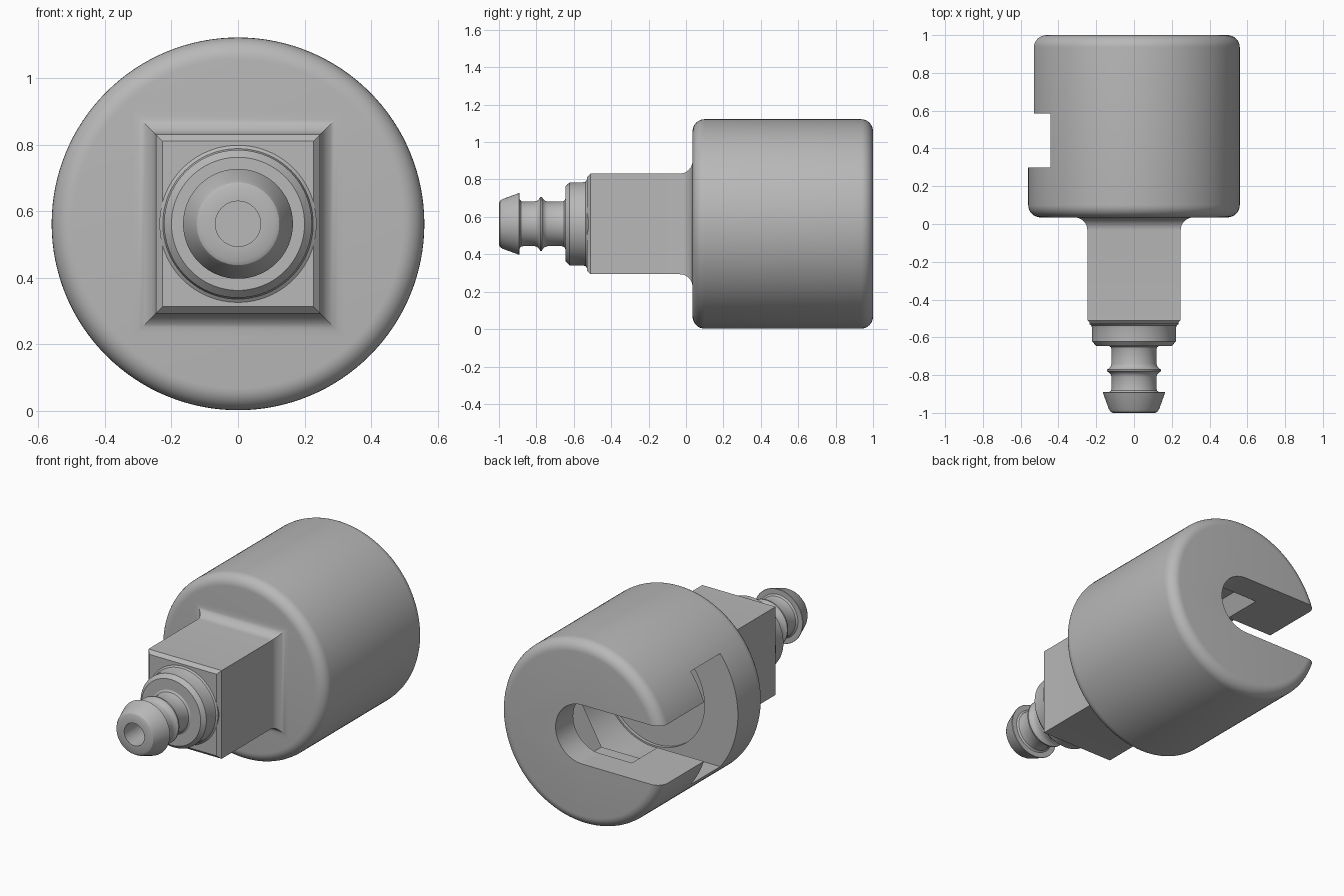
import bpy, bmesh
from math import sin, cos, pi, radians
from mathutils import Vector

if "Cube" in bpy.data.objects:
    bpy.data.objects.remove(bpy.data.objects["Cube"], do_unlink=True)

CZ = 0.5625  # height of the main axis

grey = bpy.data.materials.new("plain grey")
grey.use_nodes = True
grey.diffuse_color = (0.48, 0.48, 0.48, 1)
grey.node_tree.nodes["Principled BSDF"].inputs["Base Color"].default_value = grey.diffuse_color


def finish(bm, name):
    bmesh.ops.recalc_face_normals(bm, faces=bm.faces)
    mesh = bpy.data.meshes.new(name)
    bm.to_mesh(mesh)
    bm.free()
    mesh.materials.append(grey)
    obj = bpy.data.objects.new(name, mesh)
    bpy.context.collection.objects.link(obj)
    smooth(mesh)
    return obj


def smooth(mesh):
    mesh.shade_smooth()
    mesh.set_sharp_from_angle(angle=radians(30))


def loft(rings, name):
    """Skin a list of closed rings and cap both ends."""
    bm = bmesh.new()
    loops = [[bm.verts.new(p) for p in ring] for ring in rings]
    for a, b in zip(loops, loops[1:]):
        for i in range(len(a)):
            j = (i + 1) % len(a)
            bm.faces.new((a[i], a[j], b[j], b[i]))
    bm.faces.new(loops[0])
    bm.faces.new(loops[-1])
    return finish(bm, name)


def lathe(profile, name, n=96):
    """Turn (y, radius) pairs around the main axis."""
    return loft([[Vector((r * cos(2 * pi * i / n), y, CZ + r * sin(2 * pi * i / n)))
                  for i in range(n)] for y, r in profile], name)


def prism(outline, y0, y1, name):
    return loft([[Vector((x, y, CZ + z)) for x, z in outline] for y in (y0, y1)], name)


def slot_outline(r, n=32):
    """Round end on the axis, open toward the right side."""
    arc = [(r * sin(pi * i / n), r * cos(pi * i / n)) for i in range(n + 1)]
    return arc + [(-0.8, -r), (-0.8, r)]


def quarter(y, r, ry, rr, start, n=8):
    """Quarter-round profile points centred on (y, r)."""
    angles = [start + pi / 2 * i / n for i in range(n + 1)]
    return [(y + ry * cos(a), r + rr * sin(a)) for a in angles]


# Round socket body with rolled rims
R, B, FRONT, BACK = 0.56, 0.065, 0.035, 1.0
rim_front = quarter(FRONT + B, R - B, -B, B, 0)
rim_back = quarter(BACK - B, R - B, B, B, 0)[::-1]
body = lathe(rim_front + rim_back, "socket_body", 128)

# Undercut slot, hexagonal pocket, narrow slot and shallow round seat
hexagon = [(0.32 * cos(pi * i / 3), 0.32 * sin(pi * i / 3)) for i in range(6)]
cutters = [
    prism(slot_outline(0.345), 0.30, 0.585, "undercut_cutter"),
    prism(hexagon, 0.50, 0.83, "hex_cutter"),
    prism(slot_outline(0.18), 0.45, 1.1, "narrow_slot_cutter"),
    lathe([(0.28, 0.335), (0.4, 0.335)], "seat_cutter", 64),
]
for c in cutters:
    c.hide_render = True
    mod = body.modifiers.new(c.name, "BOOLEAN")
    mod.operation = "DIFFERENCE"
    mod.solver = "EXACT"
    mod.object = c
bpy.context.view_layer.update()
cut = bpy.data.meshes.new_from_object(
    body.evaluated_get(bpy.context.evaluated_depsgraph_get()))
body.modifiers.clear()
body.data = cut
smooth(cut)
for c in cutters:
    bpy.data.objects.remove(c, do_unlink=True)

# Square shank: chamfered front end, flared fillet into the body
W, H, F = 0.247, 0.269, 0.068


def rect(y, grow):
    w, h = W + grow, H + grow
    return [Vector((sx * w, y, CZ + sz * h)) for sx, sz in ((-1, -1), (1, -1), (1, 1), (-1, 1))]


flare = [rect(FRONT - F + F * sin(a), F * (1 - cos(a)))
         for a in (pi / 2 * i / 8 for i in range(9))]
shank = loft([rect(-0.53, -0.02), rect(-0.51, 0)] + flare + [rect(0.06, F)], "square_shank")

# Collar with chamfered front and small fillet at the shank
lathe([(-0.645, 0.09), (-0.645, 0.2), (-0.622, 0.222), (-0.55, 0.222),
       (-0.537, 0.226), (-0.53, 0.236), (-0.52, 0.236)], "collar")

# Barbed hose nozzle with a blind bore in the tip
lathe([(-0.7, 0.068), (-1.0, 0.068), (-1.0, 0.112), (-0.994, 0.124), (-0.98, 0.133),
       (-0.892, 0.165), (-0.89, 0.163), (-0.89, 0.132), (-0.882, 0.122), (-0.87, 0.119),
       (-0.81, 0.119), (-0.795, 0.124), (-0.785, 0.134), (-0.779, 0.144),
       (-0.771, 0.144), (-0.765, 0.134), (-0.755, 0.124), (-0.74, 0.119),
       (-0.665, 0.119), (-0.652, 0.123), (-0.645, 0.134), (-0.635, 0.134)], "barbed_nozzle")
